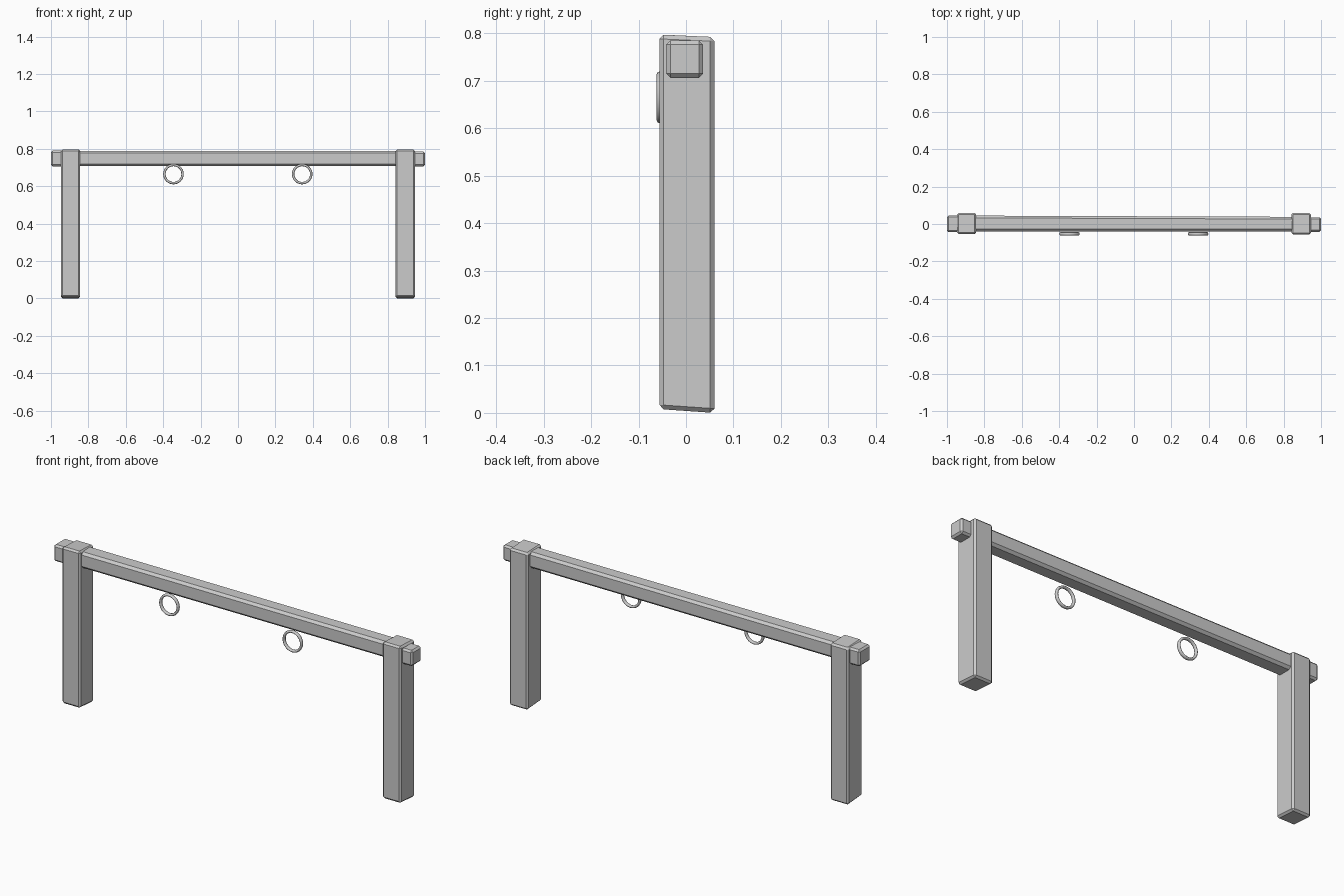
import bpy, bmesh, math
from mathutils import Matrix

cube = bpy.data.objects.get("Cube")
if cube:
    bpy.data.objects.remove(cube, do_unlink=True)


def material(name, rgb):
    mat = bpy.data.materials.new(name)
    mat.use_nodes = True
    mat.diffuse_color = (*rgb, 1)
    mat.node_tree.nodes["Principled BSDF"].inputs["Base Color"].default_value = (*rgb, 1)
    return mat


grey = material("plain grey", (0.6, 0.6, 0.6))


def finish(name, bm):
    mesh = bpy.data.meshes.new(name)
    bm.to_mesh(mesh)
    bm.free()
    mesh.materials.append(grey)
    obj = bpy.data.objects.new(name, mesh)
    bpy.context.collection.objects.link(obj)
    return obj


def timber(name, x, y, z, chamfer, warp=lambda co: None):
    """Chamfered block between (low, high) limits, with hand-hewn corners."""
    bm = bmesh.new()
    bmesh.ops.create_cube(bm, size=1)
    for v in bm.verts:
        for axis, (low, high) in enumerate((x, y, z)):
            v.co[axis] = high if v.co[axis] > 0 else low
        warp(v.co)
    bmesh.ops.bevel(bm, geom=bm.edges[:], offset=chamfer, segments=1,
                    affect='EDGES', profile=0.5)
    return finish(name, bm)


# Posts: slightly skewed tops and feet
def post_warp(co):
    if co.z < 0.4:
        co.z += 0.008 if co.y < 0 else 0
    elif co.y > 0:
        co.z -= 0.005


timber("left_post", (0.842, 0.946), (-0.056, 0.06), (0, 0.797), 0.009, post_warp)
timber("right_post", (-0.946, -0.844), (-0.054, 0.06), (0, 0.797), 0.009, post_warp)


# Crossbeam: slightly deeper toward the model's right end
def beam_warp(co):
    if co.x < 0 and co.y > 0:
        co.y += 0.007


timber("crossbeam", (-0.93, 0.93), (-0.04, 0.038), (0.708, 0.789), 0.012, beam_warp)

# Beam ends protruding past the posts
timber("left_beam_end", (0.9, 1.0), (-0.042, 0.036), (0.706, 0.785), 0.009)
timber("right_beam_end", (-1.0, -0.9), (-0.044, 0.046), (0.706, 0.79), 0.009)


# Hanging rings: a flattened round section swept about the y axis
def ring(name, x, sides=32, section=8):
    bm = bmesh.new()
    loop = []
    for i in range(section):
        a = math.tau * i / section
        loop.append(bm.verts.new((0.0485 + 0.0065 * math.cos(a), 0.009 * math.sin(a), 0)))
    edges = [bm.edges.new((loop[i], loop[(i + 1) % section])) for i in range(section)]
    bmesh.ops.spin(bm, geom=loop + edges, cent=(0, 0, 0), axis=(0, 1, 0),
                   angle=math.tau, steps=sides, use_merge=True)
    bmesh.ops.remove_doubles(bm, verts=bm.verts[:], dist=0.0001)
    bmesh.ops.recalc_face_normals(bm, faces=bm.faces[:])
    bmesh.ops.transform(bm, matrix=Matrix.Translation((x, -0.053, 0.665)), verts=bm.verts[:])
    for face in bm.faces:
        face.smooth = True
    return finish(name, bm)


ring("left_ring", 0.343)
ring("right_ring", -0.345)
